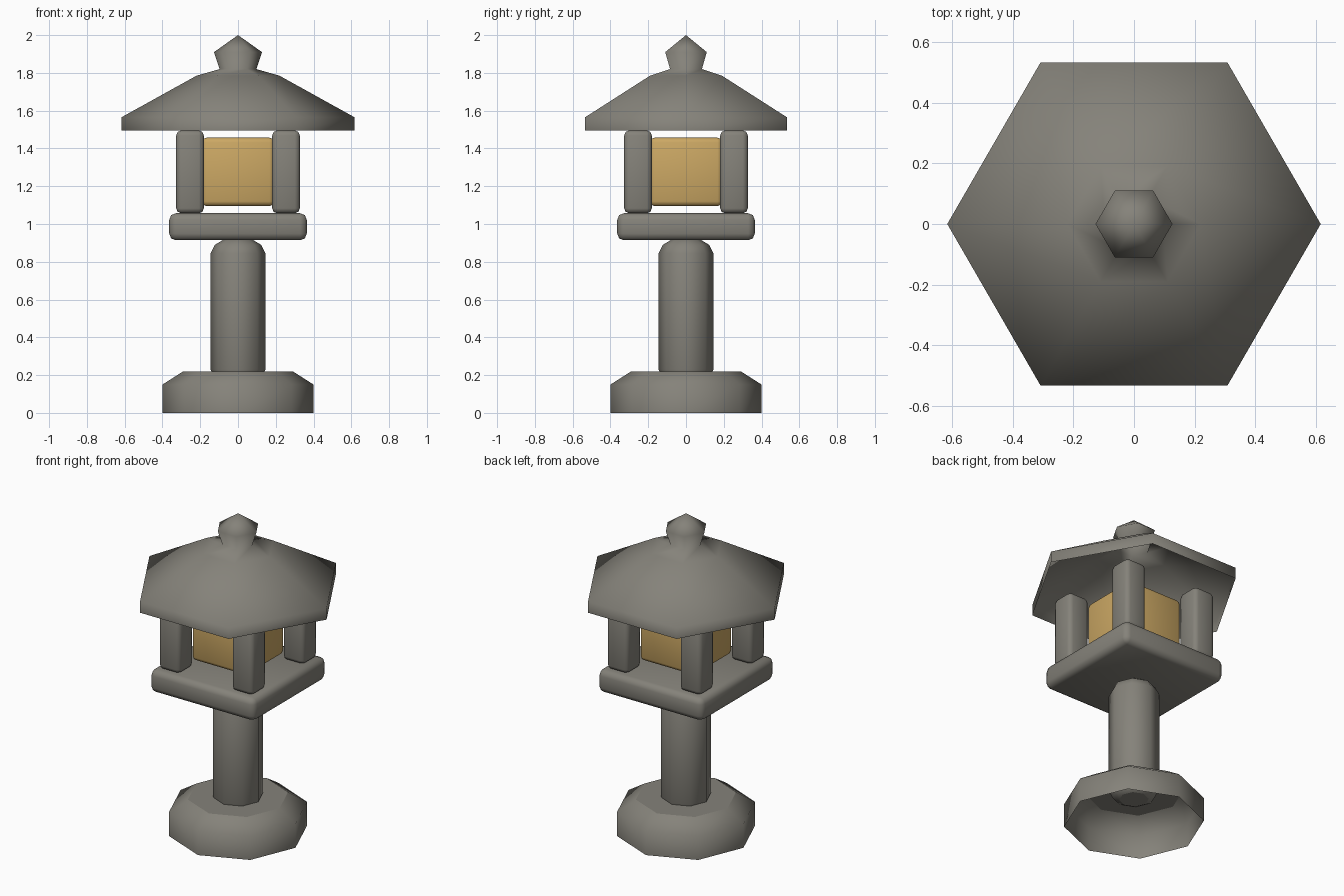
import bpy, bmesh
from math import cos, sin, pi

if "Cube" in bpy.data.objects:
    bpy.data.objects.remove(bpy.data.objects["Cube"])


def material(name, rgb):
    mat = bpy.data.materials.new(name)
    mat.diffuse_color = (*rgb, 1)
    mat.use_nodes = True
    mat.node_tree.nodes["Principled BSDF"].inputs["Base Color"].default_value = mat.diffuse_color
    return mat


stone = material("stone", (0.235, 0.225, 0.195))
paper = material("warm_paper", (0.60, 0.39, 0.127))


def finish(bm, name, mat):
    bmesh.ops.recalc_face_normals(bm, faces=bm.faces)
    mesh = bpy.data.meshes.new(name)
    bm.to_mesh(mesh)
    bm.free()
    obj = bpy.data.objects.new(name, mesh)
    bpy.context.collection.objects.link(obj)
    mesh.materials.append(mat)
    for p in mesh.polygons:
        p.use_smooth = len(p.vertices) <= 4   # end caps stay flat
    return obj


def lathe(name, profile, sides, cap_bottom=False):
    """Stack of n-sided rings from (radius, z) points; radius 0 closes to a tip."""
    bm = bmesh.new()
    rings = []
    for r, z in profile:
        n = 1 if r == 0 else sides
        rings.append([bm.verts.new((r * cos(2 * pi * i / sides), r * sin(2 * pi * i / sides), z))
                      for i in range(n)])
    for a, b in zip(rings, rings[1:]):
        for i in range(sides):
            j = (i + 1) % sides
            if len(b) == 1:
                bm.faces.new((a[i], a[j], b[0]))
            else:
                bm.faces.new((a[i], a[j], b[j], b[i]))
    if len(rings[-1]) > 1:
        bm.faces.new(rings[-1])
    if cap_bottom:
        bm.faces.new(rings[0][::-1])
    return finish(bm, name, stone)


def box(name, x, y, half, z0, z1, bevel, mat=stone):
    """Upright square block with rounded edges."""
    bm = bmesh.new()
    bmesh.ops.create_cube(bm, size=1)
    bmesh.ops.scale(bm, vec=(2 * half, 2 * half, z1 - z0), verts=bm.verts)
    bmesh.ops.translate(bm, vec=(x, y, (z0 + z1) / 2), verts=bm.verts)
    obj = finish(bm, name, mat)
    mod = obj.modifiers.new("bevel", 'BEVEL')
    mod.width = bevel
    mod.segments = 2
    return obj


# Octagonal foot, open underneath
lathe("base", [(0.40, 0), (0.40, 0.15), (0.29, 0.22)], 8)

# Octagonal pillar with rounded ends
lathe("pillar", [(0.085, 0.16), (0.125, 0.18), (0.145, 0.23),
                 (0.145, 0.845), (0.122, 0.89), (0.08, 0.915)], 8, cap_bottom=True)

# Square platform
box("platform", 0, 0, 0.364, 0.914, 1.057, 0.035)

# Glowing light chamber
box("light_box", 0, 0, 0.192, 1.095, 1.457, 0.025, paper)

# Corner posts
for sx, nx in ((-1, "left"), (1, "right")):
    for sy, ny in ((-1, "front"), (1, "back")):
        box(f"{ny}_{nx}_post", sx * 0.254, sy * 0.254, 0.073, 1.057, 1.495, 0.026)

# Hexagonal roof shell with its finial
lathe("roof", [(0.617, 1.495), (0.617, 1.565), (0.22, 1.785),
               (0.097, 1.82), (0.127, 1.91), (0, 2.0)], 6)
